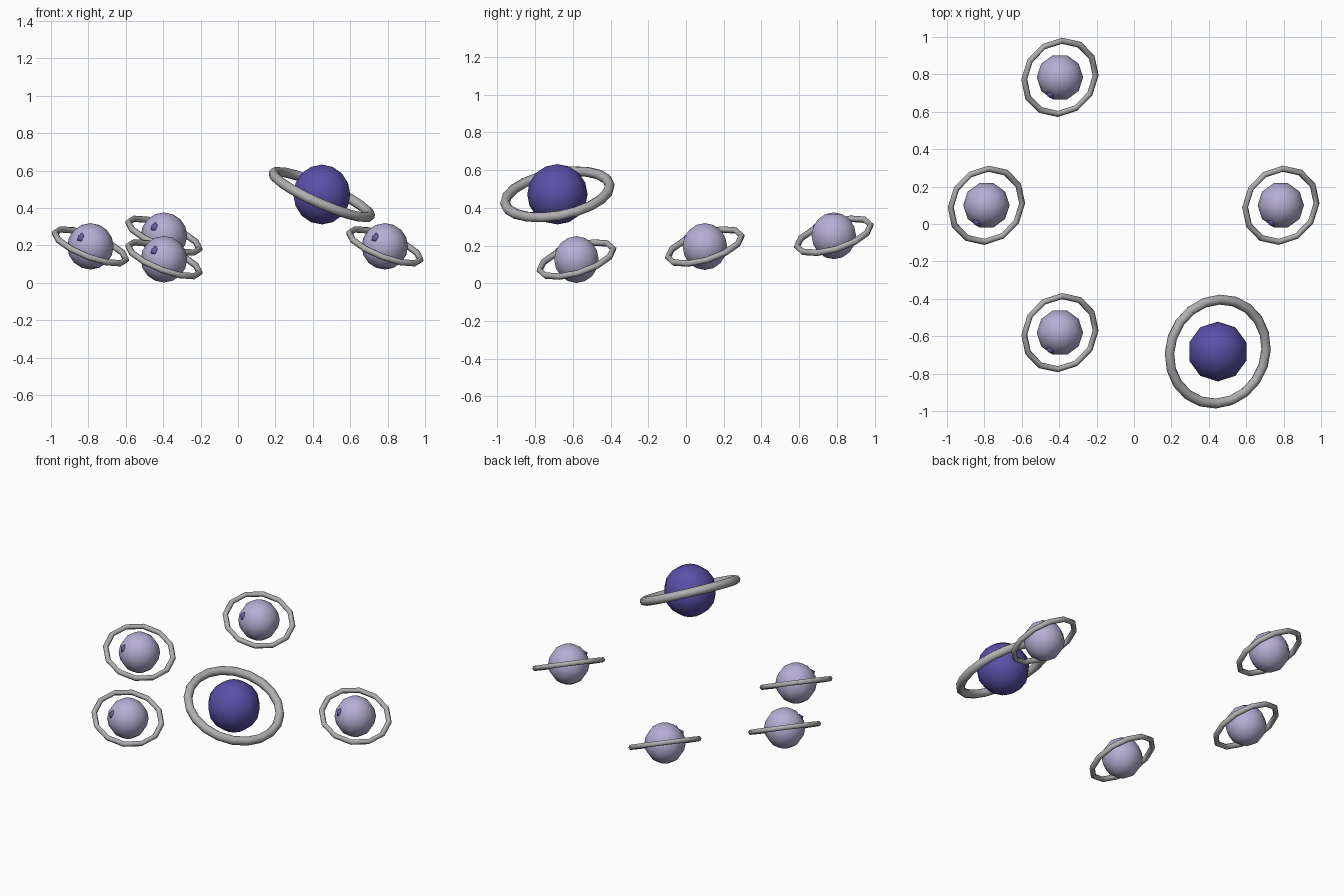
import bpy, math
from mathutils import Vector

if "Cube" in bpy.data.objects:
    bpy.data.objects.remove(bpy.data.objects["Cube"])


def material(name, rgb):
    m = bpy.data.materials.new(name)
    lin = [((c / 255 + 0.055) / 1.055) ** 2.4 for c in rgb]
    m.diffuse_color = (*lin, 1)
    m.use_nodes = True
    m.node_tree.nodes["Principled BSDF"].inputs["Base Color"].default_value = m.diffuse_color
    return m


LAVENDER = material("lavender", (182, 174, 212))
PURPLE = material("deep_purple", (90, 80, 168))
GREY = material("ring_grey", (176, 174, 176))
KNOB = material("dusky_purple", (104, 95, 162))


def finish(name, mat, smooth=True):
    ob = bpy.context.object
    ob.name = name
    ob.data.materials.append(mat)
    for p in ob.data.polygons:
        p.use_smooth = smooth
    return ob


def globe(name, loc, radius, mat, segs, rings, turn):
    bpy.ops.mesh.primitive_uv_sphere_add(segments=segs, ring_count=rings, radius=radius,
                                         location=loc, rotation=(0, 0, turn))
    finish(name, mat)


def ring(name, loc, normal, major, minor, segs, sides):
    # lay the torus in the plane given by its normal
    rot = Vector((0, 0, 1)).rotation_difference(Vector(normal)).to_euler()
    bpy.ops.mesh.primitive_torus_add(major_radius=major, minor_radius=minor,
                                     major_segments=segs, minor_segments=sides,
                                     location=loc, rotation=rot)
    finish(name, GREY)


# large ringed planet
big = (0.448, -0.682, 0.472)
globe("large_planet", big, 0.16, PURPLE, 10, 8, 0)
ring("large_ring", big, (0.40, -0.17, 0.90), 0.282, 0.027, 20, 8)

# four small ringed planets, each with a knob on its front
small = [(-0.789, 0.10, 0.195), (-0.396, 0.784, 0.252),
         (-0.396, -0.581, 0.126), (0.785, 0.10, 0.195)]
for i, c in enumerate(small, 1):
    globe(f"small_planet_{i}", c, 0.124, LAVENDER, 10, 8, math.radians(18))
    ring(f"small_ring_{i}", c, (0.35, -0.28, 0.894), 0.204, 0.017, 12, 6)
    bpy.ops.mesh.primitive_ico_sphere_add(subdivisions=1, radius=0.028,
                                          location=Vector(c) + Vector((-0.046, -0.086, 0.044)))
    finish(f"knob_{i}", KNOB)
